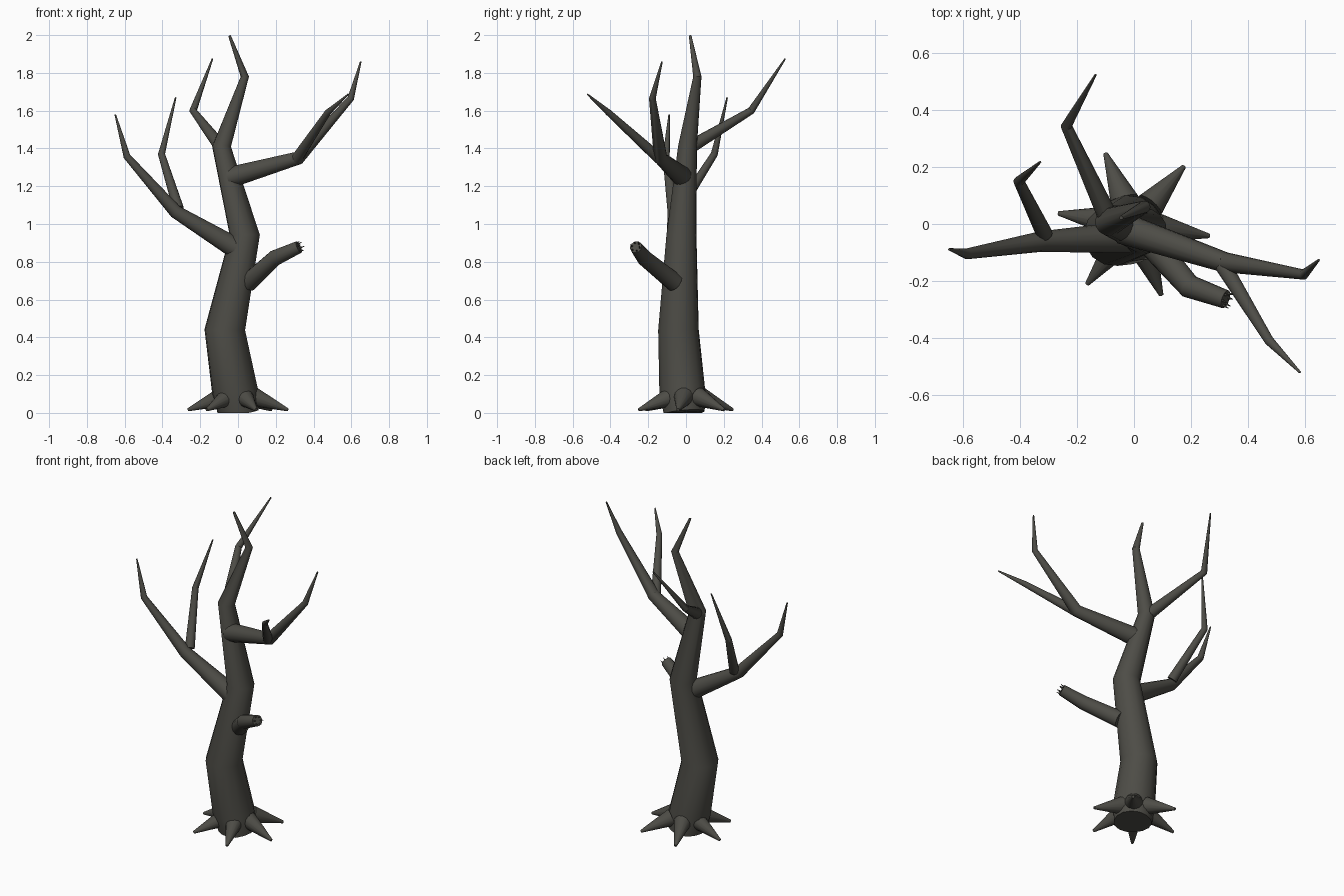
import bpy, bmesh, math, random
from mathutils import Vector

if "Cube" in bpy.data.objects:
    bpy.data.objects.remove(bpy.data.objects["Cube"])

random.seed(4)
SIDES = 14

bark = bpy.data.materials.new("dark bark")
bark.diffuse_color = (0.075, 0.073, 0.062, 1)
bark.use_nodes = True
bark.node_tree.nodes["Principled BSDF"].inputs["Base Color"].default_value = bark.diffuse_color


def limb(name, path, sides=SIDES):
    """Tapered tube through (x, y, z, radius) points with mitred joints."""
    pts = [Vector(p[:3]) for p in path]
    bm = bmesh.new()
    rings = []
    side = None
    for i, p in enumerate(pts):
        a = (p - pts[i - 1]).normalized() if i else Vector()
        b = (pts[i + 1] - p).normalized() if i < len(pts) - 1 else Vector()
        t = (a + b).normalized()
        if side is None:
            side = t.orthogonal()
        side = (side - t * side.dot(t)).normalized()
        up = t.cross(side)
        ring = []
        for k in range(sides):
            ang = math.tau * k / sides
            v = p + (side * math.cos(ang) + up * math.sin(ang)) * path[i][3]
            v.z = max(v.z, 0.0)          # keep the foot on the ground
            ring.append(bm.verts.new(v))
        rings.append(ring)
    for r0, r1 in zip(rings, rings[1:]):
        for k in range(sides):
            n = (k + 1) % sides
            bm.faces.new((r0[k], r0[n], r1[n], r1[k]))
    bm.faces.new(rings[0][::-1])
    bm.faces.new(rings[-1])
    bmesh.ops.recalc_face_normals(bm, faces=bm.faces)
    me = bpy.data.meshes.new(name)
    bm.to_mesh(me)
    bm.free()
    me.materials.append(bark)
    ob = bpy.data.objects.new(name, me)
    bpy.context.collection.objects.link(ob)
    bpy.ops.object.select_all(action='DESELECT')
    ob.select_set(True)
    bpy.context.view_layer.objects.active = ob
    bpy.ops.object.shade_smooth_by_angle(angle=math.radians(30))
    return ob


# Trunk, winding up to the top twig
limb("trunk", [(0, -0.01, 0, 0.11), (-0.017, -0.02, 0.12, 0.122),
               (-0.07, -0.04, 0.44, 0.108), (0.036, -0.024, 0.94, 0.08),
               (-0.087, 0.008, 1.41, 0.05), (0.036, 0.06, 1.78, 0.022),
               (-0.045, 0.022, 1.997, 0.007)])

# Right branch and its forward twig
limb("right_branch", [(-0.04, -0.015, 1.247, 0.056), (0.32, -0.135, 1.35, 0.036),
                      (0.597, -0.178, 1.665, 0.018), (0.65, -0.127, 1.86, 0.004)])
limb("right_twig", [(0.31, -0.14, 1.345, 0.03), (0.475, -0.41, 1.59, 0.017),
                    (0.584, -0.522, 1.687, 0.004)])

# Left branch and its rear twig
limb("left_branch", [(0.0, -0.045, 0.865, 0.058), (-0.33, -0.062, 1.065, 0.036),
                     (-0.588, -0.105, 1.358, 0.019), (-0.65, -0.089, 1.58, 0.004)])
limb("left_twig", [(-0.315, -0.035, 1.08, 0.029), (-0.405, 0.15, 1.37, 0.019),
                   (-0.33, 0.218, 1.67, 0.004)])

# Rear upper branch
limb("rear_branch", [(-0.085, 0.01, 1.40, 0.036), (-0.238, 0.345, 1.6, 0.02),
                     (-0.135, 0.525, 1.875, 0.004)])

# Broken branch stub with splinters at its end
limb("broken_branch", [(0.055, -0.06, 0.69, 0.05), (0.195, -0.22, 0.82, 0.042),
                       (0.322, -0.265, 0.878, 0.033)])
end = Vector((0.322, -0.265, 0.878))
axis = Vector((0.127, -0.045, 0.058)).normalized()
u = axis.orthogonal().normalized()
w = axis.cross(u)
for i in range(6):
    ang = math.tau * i / 6
    off = (u * math.cos(ang) + w * math.sin(ang)) * 0.022
    a = end + off - axis * 0.005
    b = a + axis * random.uniform(0.02, 0.042) + off * 0.2
    limb("splinter", [(*a, 0.006), (*b, 0.001)], 6)

# Ring of root spikes
for i, deg in enumerate((-9, 49, 112, 172, 232, 291)):
    c, s = math.cos(math.radians(deg)), math.sin(math.radians(deg))
    limb("root", [(0.085 * c, 0.085 * s, 0.085, 0.052),
                  (0.268 * c, 0.268 * s, 0.016, 0.008)])
